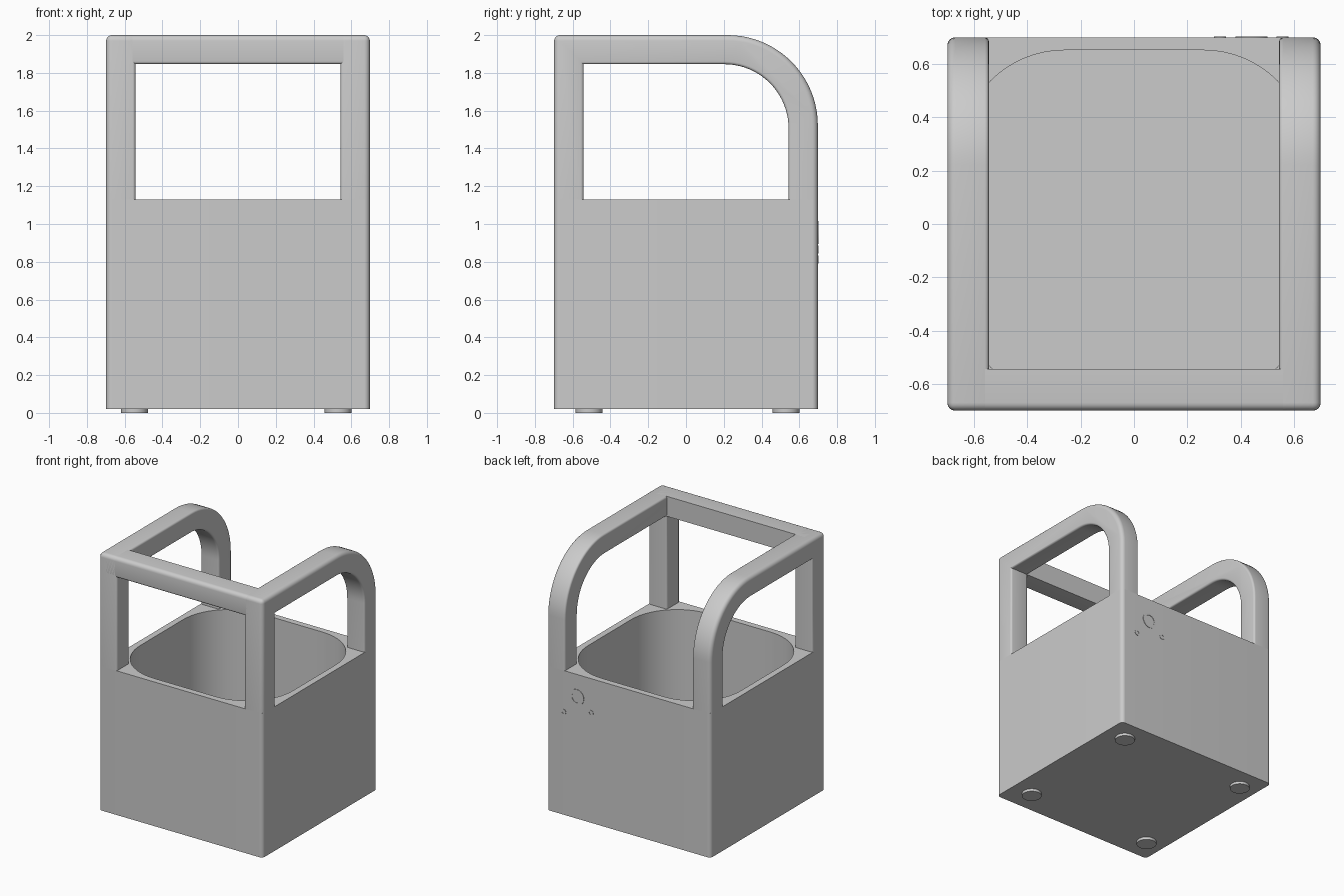
import bpy, bmesh, math

if "Cube" in bpy.data.objects:
    bpy.data.objects.remove(bpy.data.objects["Cube"])

W = 0.698       # half width of the body
I = 0.543       # inner face of the frame bars
Z0, Z1, Z2, ZT = 0.02, 1.13, 1.846, 2.0   # body bottom, rim, window top, top


def finish(name, bm):
    bmesh.ops.recalc_face_normals(bm, faces=bm.faces)
    me = bpy.data.meshes.new(name)
    bm.to_mesh(me)
    bm.free()
    ob = bpy.data.objects.new(name, me)
    bpy.context.collection.objects.link(ob)
    return ob


def bevel(bm, edges, width, segs=5):
    bmesh.ops.bevel(bm, geom=edges, offset=width, offset_type='OFFSET', segments=segs,
                    profile=0.5, affect='EDGES', clamp_overlap=False)
    bm.normal_update()


def arc(cx, cy, r, a0, a1, n):
    return [(cx + r * math.cos(math.radians(a0 + (a1 - a0) * i / n)),
             cy + r * math.sin(math.radians(a0 + (a1 - a0) * i / n))) for i in range(n + 1)]


def rounded_square(half, r, n=16):
    c = half - r
    pts = []
    for k, (sx, sy) in enumerate([(1, 1), (-1, 1), (-1, -1), (1, -1)]):
        pts += arc(sx * c, sy * c, r, 90 * k, 90 * k + 90, n)
    return pts


def stack(bm, loops, close=False):
    """Skin successive vertex loops; cap the ends or join last to first."""
    rings = [[bm.verts.new(p) for p in lp] for lp in loops]
    pairs = list(zip(rings, rings[1:])) + ([(rings[-1], rings[0])] if close else [])
    for a, b in pairs:
        for i in range(len(a)):
            j = (i + 1) % len(a)
            bm.faces.new((a[i], a[j], b[j], b[i]))
    if not close:
        bm.faces.new(rings[0])
        bm.faces.new(rings[-1])


# Body block with a rounded tub sunk into it
bm = bmesh.new()
outer, tub = rounded_square(W, 0.03), rounded_square(0.65, 0.39)
stack(bm, [[(x, y, z) for x, y in lp] for lp, z in
           ((outer, Z0), (outer, Z1), (tub, Z1), (tub, 0.07))])
finish("body_tub", bm)

# Side frames: arched U profile extruded across the bar width, edges rounded
R = 0.478
outside = [(W, Z1)] + arc(W - R, ZT - R, R, 0, 90, 20) + [(-W, ZT), (-W, Z1)]
r = 0.34
inside = [(-I, Z1), (-I, Z2)] + arc(I - r, Z2 - r, r, 90, 0, 20) + [(I, Z1)]
bm = bmesh.new()
stack(bm, [[(x, y, z) for y, z in outside + inside] for x in (I, W)])
bmesh.ops.recalc_face_normals(bm, faces=bm.faces)
bm.normal_update()


def is_outside(v):
    return any(abs(v.co.y - y) + abs(v.co.z - z) < 1e-4 for y, z in outside)


def at_rim(e):
    return all(v.co.z < Z1 + 1e-3 for v in e.verts)


big = [e for e in bm.edges if not at_rim(e) and (
    all(abs(v.co.x - W) < 1e-4 and is_outside(v) for v in e.verts)
    or all(v.co.y < -W + 1e-3 and v.co.z > ZT - 1e-3 for v in e.verts))]
bevel(bm, big, 0.03)
small = []
for e in bm.edges:
    nx = sorted(abs(f.normal.x) for f in e.link_faces)
    if len(nx) == 2 and nx[0] < 0.01 and nx[1] > 0.99 and not at_rim(e):
        small.append(e)
bevel(bm, small, 0.015, 4)
frame = finish("side_frames", bm)
frame.modifiers.new("Mirror", 'MIRROR').use_axis = (True, False, False)

# Front beam joining the side frames
bm = bmesh.new()
bmesh.ops.create_cube(bm, size=1)
for v in bm.verts:
    v.co = (v.co.x * 1.26, -W if v.co.y < 0 else -I, Z2 if v.co.z < 0 else ZT)
front = [e for e in bm.edges if all(v.co.y < -W + 1e-3 for v in e.verts)
         and abs(e.verts[0].co.z - e.verts[1].co.z) < 1e-4]
top = [e for e in front if e.verts[0].co.z > 1.9]
low = [e for e in front if e.verts[0].co.z < 1.9]
bevel(bm, top, 0.03)
bevel(bm, low, 0.015, 4)
finish("front_beam", bm)

# Round feet
for i, (x, y) in enumerate([(x, y) for x in (-0.548, 0.53) for y in (-0.513, 0.53)]):
    bm = bmesh.new()
    c = arc(x, y, 0.071, 0, 348.75, 31)
    stack(bm, [[(px, py, z) for px, py in c] for z in (0, Z0 + 0.002)])
    finish(f"foot_{i + 1}", bm)

# Thin rings around the port and its two screws on the back
for name, x, z, ro, ri in (("port_ring", 0.44, 0.955, 0.06, 0.042),
                           ("screw_ring_outer", 0.555, 0.812, 0.022, 0.012),
                           ("screw_ring_inner", 0.322, 0.865, 0.022, 0.012)):
    bm = bmesh.new()
    loops = [(ro, W - 0.003), (ro, W + 0.003), (ri, W + 0.003), (ri, W - 0.003)]
    stack(bm, [[(px, y, pz) for px, pz in arc(x, z, rad, 0, 348.75, 31)]
               for rad, y in loops], close=True)
    finish(name, bm)

# Smooth shading with sharp edges kept
for ob in bpy.context.collection.objects:
    ob.select_set(True)
    bpy.context.view_layer.objects.active = ob
bpy.ops.object.shade_smooth_by_angle(angle=math.radians(32))
